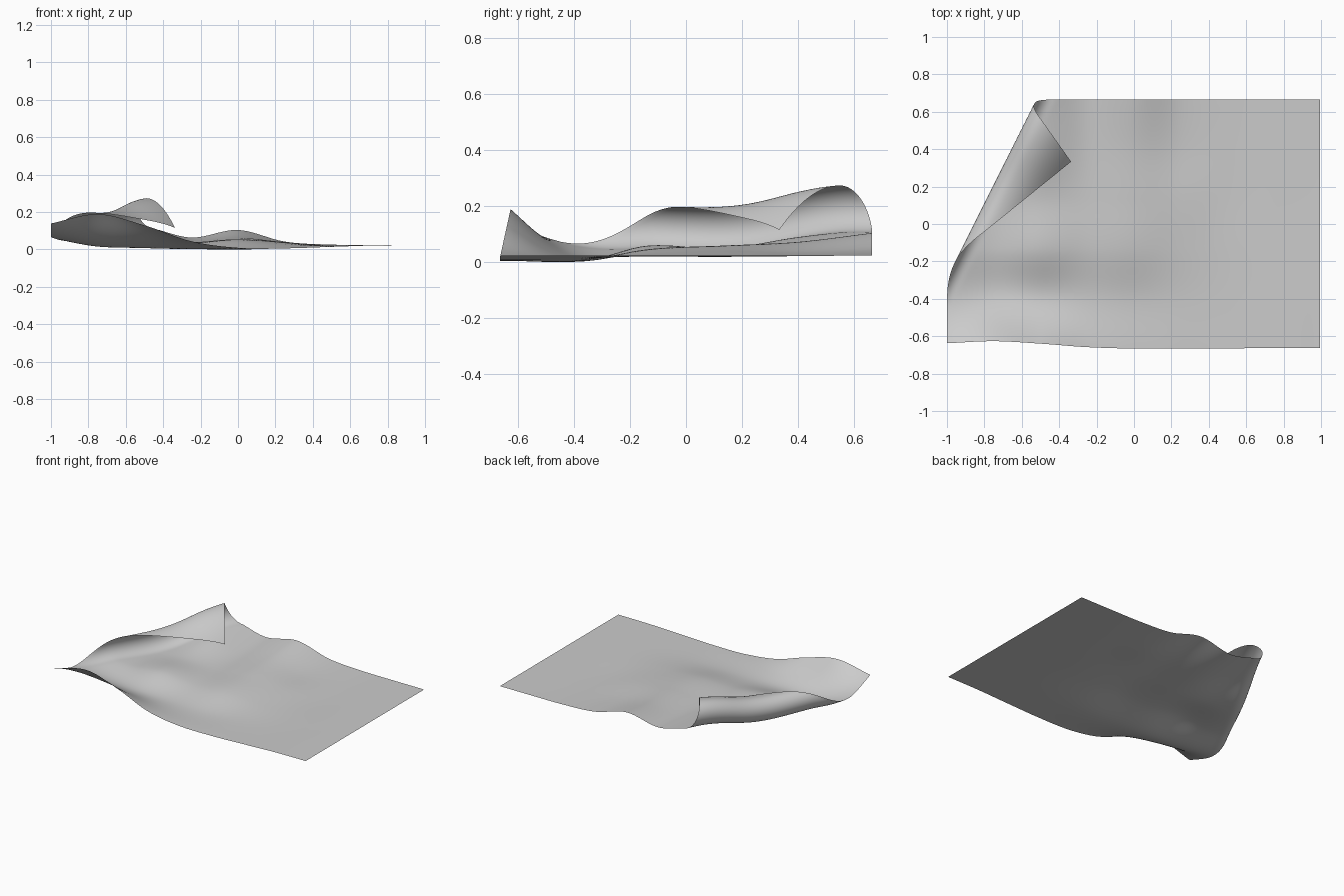
import bpy, bmesh, math
from mathutils import Vector

if "Cube" in bpy.data.objects:
    bpy.data.objects.remove(bpy.data.objects["Cube"])

HALF_Y = 0.665
NX, NY = 120, 80

# Gentle ripples: heights every 0.25 in x (left to right), rows front to back
HEIGHTS = [
    [.145, .195, .135, .050, .015, .012, .020, .028, .030],
    [.070, .030, .015, .008, .008, .015, .022, .028, .030],
    [.080, .045, .065, .042, .052, .035, .026, .028, .030],
    [.080, .045, .055, .045, .065, .045, .026, .028, .030],
    [.090, .060, .095, .055, .078, .040, .028, .029, .030],
    [.110, .110, .125, .070, .110, .048, .032, .030, .030],
]


def spline(vals, t):
    """Catmull-Rom interpolation, t from 0 to 1 over the list."""
    n = len(vals) - 1
    t = max(0.0, min(0.99999, t)) * n
    i = int(t)
    f = t - i
    b, c = vals[i], vals[i + 1]
    a = vals[i - 1] if i > 0 else 2 * b - c
    d = vals[i + 2] if i + 2 <= n else 2 * c - b
    return b + 0.5 * f * (c - a + f * (2*a - 5*b + 4*c - d + f * (3*(b - c) + d - a)))


def height(x, y):
    rows = [spline(r, (x + 1) / 2) for r in HEIGHTS]
    return spline(rows, (y + HALF_Y) / (2 * HALF_Y))


# Fold line for the turned-over back left corner
START, END = Vector((-0.99, -0.27)), Vector((-0.53, 0.65))
LENGTH = (END - START).length
ALONG = (END - START).normalized()
OUT = Vector((-ALONG.y, ALONG.x))


def place(x, y):
    p = Vector((x, y))
    u, d = (p - START).dot(ALONG), (p - START).dot(OUT)
    r = 0.075 + 0.01 * max(0, min(1, u / LENGTH))
    if d <= -r:
        z = height(x, y)
        # the lifted front edge pulls slightly inward
        if y < -0.4:
            y += 0.22 * max(0, z - 0.02) * (-0.4 - y) / 0.265
        return x, y, z
    # roll over the fold, then lie back and droop toward the tip
    s = d + r
    theta = min(s / r, math.pi)
    rest = max(0, s - math.pi * r)
    foot = START + ALONG * u - OUT * r
    q = foot + OUT * (r * math.sin(theta) - rest * 0.93)
    z = height(foot.x, foot.y) + r * (1 - math.cos(theta)) - 2.3 * rest ** 2
    return q.x, q.y, z


# Sheet with folded corner
bm = bmesh.new()
grid = [[bm.verts.new(place(-1 + 1.995 * i / NX, HALF_Y * (2 * j / NY - 1)))
         for i in range(NX + 1)] for j in range(NY + 1)]
for j in range(NY):
    for i in range(NX):
        bm.faces.new((grid[j][i], grid[j][i + 1], grid[j + 1][i + 1], grid[j + 1][i]))
low = min(v.co.z for v in bm.verts)
for v in bm.verts:
    v.co.z -= low
for f in bm.faces:
    f.smooth = True
mesh = bpy.data.meshes.new("folded_sheet")
bm.to_mesh(mesh)
bm.free()

mat = bpy.data.materials.new("light_grey")
mat.diffuse_color = (0.6, 0.6, 0.6, 1)
mat.use_nodes = True
mat.node_tree.nodes["Principled BSDF"].inputs["Base Color"].default_value = mat.diffuse_color
mesh.materials.append(mat)
bpy.context.collection.objects.link(bpy.data.objects.new("folded_sheet", mesh))
